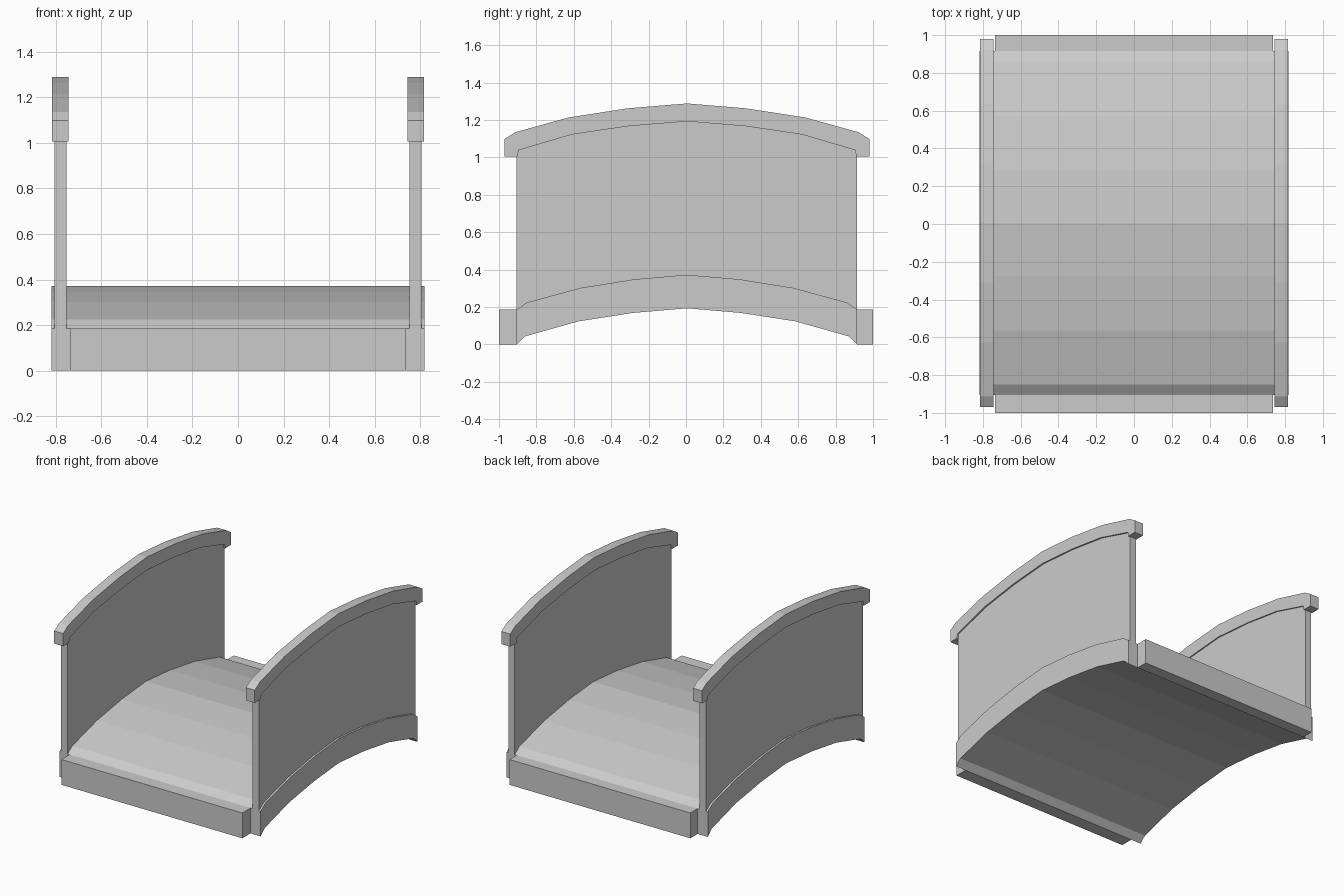
import bpy, bmesh

if "Cube" in bpy.data.objects:
    bpy.data.objects.remove(bpy.data.objects["Cube"])


def mirrored(half):
    """Complete a half outline (from y=0 outward) into a full left-to-right line."""
    return [(-y, z) for y, z in reversed(half) if y > 0] + half


def arch(name, top, bottom, x0, x1, y_shift=0.005):
    """Extrude the band between two symmetrical arched lines along x."""
    outline = mirrored(top) + mirrored(bottom)[::-1]
    bm = bmesh.new()
    face = bm.faces.new([bm.verts.new((x0, y + y_shift, z)) for y, z in outline])
    ext = bmesh.ops.extrude_face_region(bm, geom=[face])
    moved = [v for v in ext["geom"] if isinstance(v, bmesh.types.BMVert)]
    bmesh.ops.translate(bm, verts=moved, vec=(x1 - x0, 0, 0))
    bmesh.ops.recalc_face_normals(bm, faces=bm.faces)
    mesh = bpy.data.meshes.new(name)
    bm.to_mesh(mesh)
    bm.free()
    obj = bpy.data.objects.new(name, mesh)
    bpy.context.collection.objects.link(obj)
    return obj


def box(name, lo, hi):
    bpy.ops.mesh.primitive_cube_add(size=1, location=[(a + b) / 2 for a, b in zip(lo, hi)])
    obj = bpy.context.object
    obj.name = name
    obj.scale = [b - a for a, b in zip(lo, hi)]
    return obj


# Arched deck
deck_top = [(0, 0.372), (0.28, 0.348), (0.568, 0.302), (0.855, 0.224), (0.91, 0.186)]
deck_bottom = [(0, 0.193), (0.29, 0.168), (0.58, 0.123), (0.865, 0.043), (0.91, 0)]
arch("deck", deck_top, deck_bottom, -0.818, 0.818)

# Threshold blocks at both ends of the deck
box("front_threshold", (-0.735, -1, 0), (0.735, -0.905, 0.186))
box("back_threshold", (-0.735, 0.915, 0), (0.735, 1, 0.186))

# Side walls and their overhanging handrails
wall_top = [(0, 1.2), (0.31, 1.175), (0.62, 1.13), (0.91, 1.045)]
wall_bottom = [(y, z - 0.01) for y, z in deck_top]
rail_top = [(0, 1.288), (0.315, 1.262), (0.633, 1.213), (0.918, 1.134), (0.975, 1.098)]
rail_bottom = [(0, 1.192), (0.31, 1.167), (0.615, 1.122), (0.9, 1.038),
               (0.905, 1.005), (0.975, 1.005)]
for side, sign in (("left", -1), ("right", 1)):
    arch(side + "_wall", wall_top, wall_bottom, *sorted((sign * 0.752, sign * 0.804)))
    arch(side + "_handrail", rail_top, rail_bottom, *sorted((sign * 0.743, sign * 0.815)))
